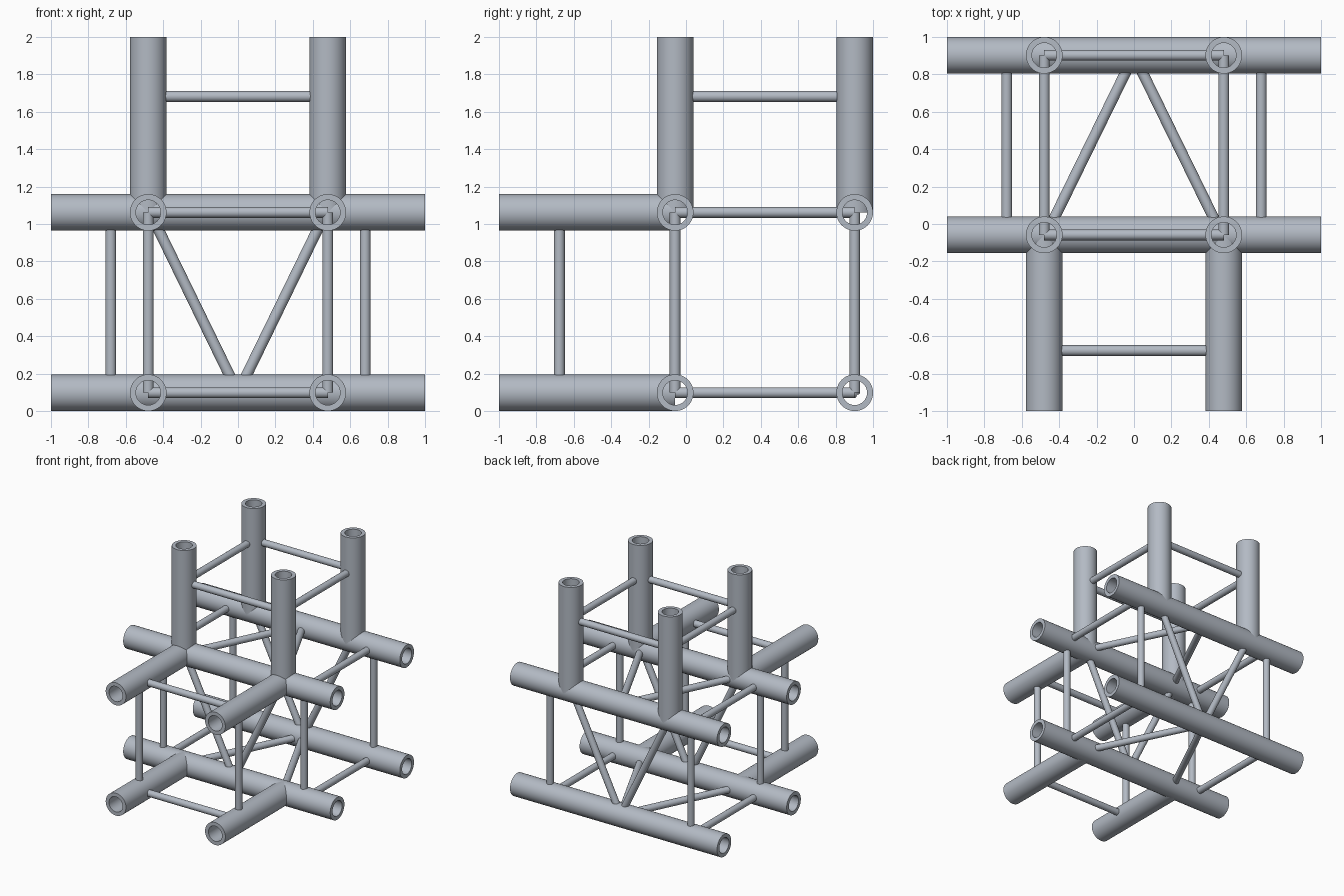
import bpy, bmesh, math
from mathutils import Vector

cube = bpy.data.objects.get("Cube")
if cube:
    bpy.data.objects.remove(cube, do_unlink=True)

# Single brushed aluminium colour
metal = bpy.data.materials.new("aluminium_grey")
metal.use_nodes = True
colour = (0.45, 0.49, 0.55, 1.0)
metal.diffuse_color = colour
metal.node_tree.nodes["Principled BSDF"].inputs["Base Color"].default_value = colour

# Truss layout
X = 0.48                      # chord offset left and right
FRONT, BACK = -0.058, 0.902   # chord planes in depth
LOW, HIGH = 0.098, 1.062      # chord planes in height
CHORD_R, BORE_R, ROD_R = 0.098, 0.066, 0.029
SIDES = (("right", -1), ("left", 1))
DEPTHS = (("front", FRONT), ("back", BACK))
LEVELS = (("lower", LOW), ("upper", HIGH))


def pipe(name, start, end, radius, bore=0.0, segments=32):
    """Round bar from start to end; a bore makes it an open tube."""
    start, end = Vector(start), Vector(end)
    turn = (end - start).to_track_quat('Z', 'Y')
    bm = bmesh.new()

    def ring(centre, r):
        angles = [2 * math.pi * i / segments for i in range(segments)]
        return [bm.verts.new(centre + turn @ Vector((r * math.cos(a), r * math.sin(a), 0)))
                for a in angles]

    def bridge(a, b):
        for i in range(segments):
            j = (i + 1) % segments
            bm.faces.new((a[i], a[j], b[j], b[i]))

    outer_a, outer_b = ring(start, radius), ring(end, radius)
    bridge(outer_a, outer_b)
    if bore:
        inner_a, inner_b = ring(start, bore), ring(end, bore)
        bridge(outer_b, inner_b)
        bridge(inner_b, inner_a)
        bridge(inner_a, outer_a)
    else:
        bm.faces.new(outer_a[::-1])
        bm.faces.new(outer_b)
    bmesh.ops.recalc_face_normals(bm, faces=bm.faces)
    mesh = bpy.data.meshes.new(name)
    bm.to_mesh(mesh)
    bm.free()
    mesh.materials.append(metal)
    obj = bpy.data.objects.new(name, mesh)
    bpy.context.collection.objects.link(obj)
    bpy.ops.object.select_all(action='DESELECT')
    obj.select_set(True)
    bpy.context.view_layer.objects.active = obj
    bpy.ops.object.shade_smooth_by_angle(angle=math.radians(35))
    return obj


def chord(name, start, end):
    pipe(name + "_chord", start, end, CHORD_R, BORE_R, 48)


def rod(name, start, end):
    pipe(name, start, end, ROD_R, segments=24)


# Long chords running across, all four corners
for d, y in DEPTHS:
    for l, z in LEVELS:
        chord(f"{l}_{d}_cross", (-1, y, z), (1, y, z))

for s, side in SIDES:
    x = side * X
    # Forward arm chords and their upright brace
    for l, z in LEVELS:
        chord(f"{l}_{s}_forward", (x, -1, z), (x, FRONT, z))
    rod(f"{s}_forward_upright", (x, -0.677, LOW), (x, -0.677, HIGH))
    # Vertical arm chords and their side brace
    for d, y in DEPTHS:
        chord(f"{d}_{s}_vertical", (x, y, HIGH), (x, y, 2))
    rod(f"{s}_vertical_arm_brace", (x, FRONT, 1.682), (x, BACK, 1.682))
    # Side arm braces and the diagonals of the central box
    arm, corner = side * 0.68, side * 0.47
    for d, y in DEPTHS:
        rod(f"{d}_{s}_side_upright", (arm, y, LOW), (arm, y, HIGH))
        rod(f"{d}_{s}_diagonal", (corner, y, HIGH), (0, y, LOW))
    for l, z in LEVELS:
        rod(f"{l}_{s}_side_brace", (arm, FRONT, z), (arm, BACK, z))
        rod(f"{l}_{s}_diagonal", (corner, FRONT, z), (0, BACK, z))

# Braces joining left and right chords of the forward and vertical arms
for l, z in LEVELS:
    rod(f"{l}_forward_arm_brace", (-X, -0.677, z), (X, -0.677, z))
for d, y in DEPTHS:
    rod(f"{d}_vertical_arm_brace", (-X, y, 1.682), (X, y, 1.682))
